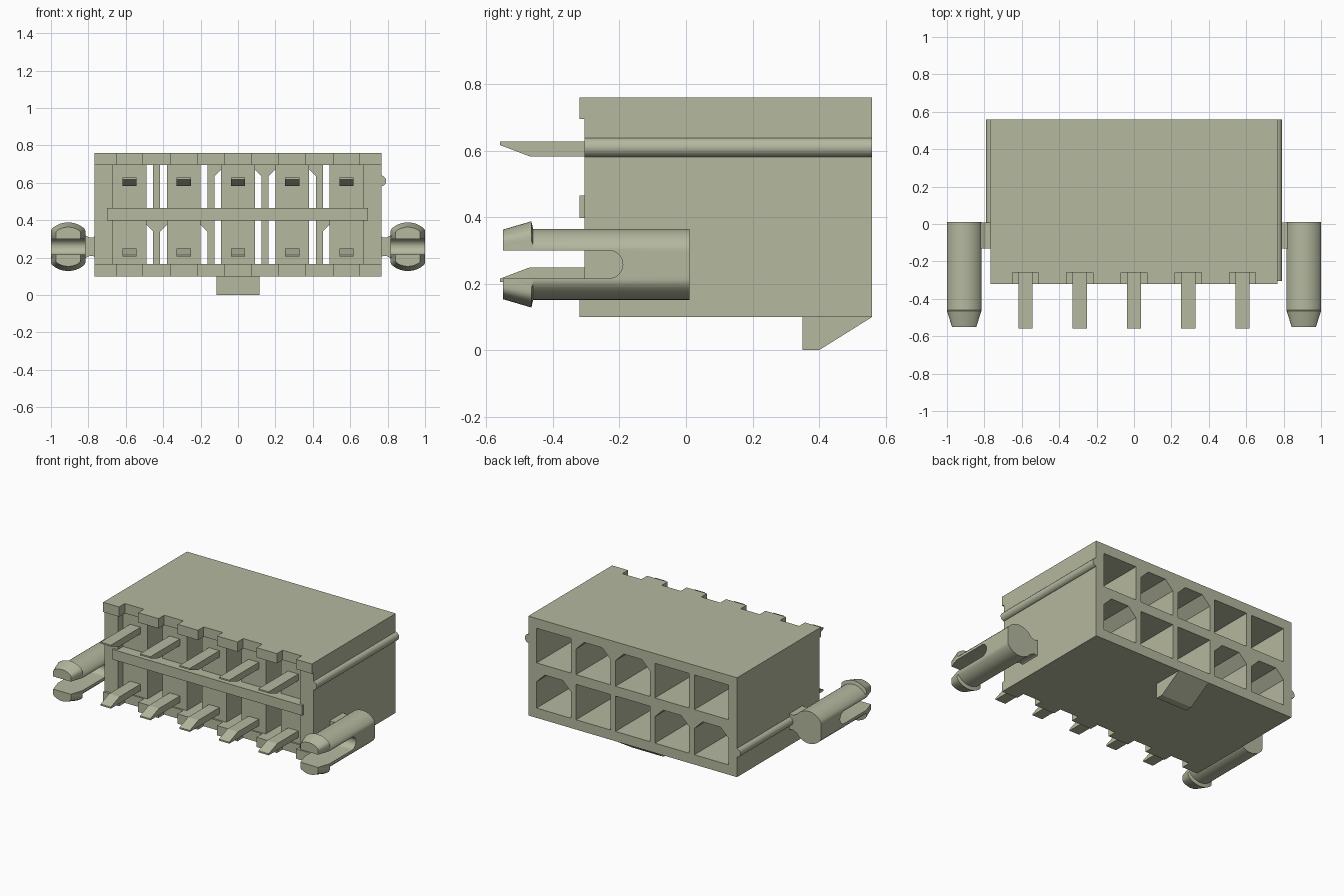
import bpy, bmesh, math

if "Cube" in bpy.data.objects:
    bpy.data.objects.remove(bpy.data.objects["Cube"], do_unlink=True)

plastic = bpy.data.materials.new("sage_grey_plastic")
plastic.use_nodes = True
COLOUR = (0.46, 0.48, 0.345, 1)
plastic.diffuse_color = COLOUR
plastic.node_tree.nodes["Principled BSDF"].inputs["Base Color"].default_value = COLOUR


def loft(name, rings, smooth=False):
    """Closed solid skinned through rings of equal point count."""
    bm = bmesh.new()
    vs = [[bm.verts.new(p) for p in r] for r in rings]
    n = len(rings[0])
    for a, b in zip(vs, vs[1:]):
        for i in range(n):
            j = (i + 1) % n
            bm.faces.new((a[i], a[j], b[j], b[i]))
    bm.faces.new(vs[0])
    bm.faces.new(vs[-1])
    bmesh.ops.recalc_face_normals(bm, faces=bm.faces)
    me = bpy.data.meshes.new(name)
    bm.to_mesh(me)
    bm.free()
    me.materials.append(plastic)
    ob = bpy.data.objects.new(name, me)
    bpy.context.collection.objects.link(ob)
    if smooth:
        smooth_shade(ob)
    return ob


def smooth_shade(ob):
    bpy.ops.object.select_all(action='DESELECT')
    ob.select_set(True)
    bpy.context.view_layer.objects.active = ob
    bpy.ops.object.shade_smooth_by_angle(angle=math.radians(30))


def prism(name, pts, axis, a, b, smooth=False):
    """Extrude a 2D profile: (y, z) along x, or (x, z) along y."""
    put = (lambda p, t: (t, p[0], p[1])) if axis == 'x' else (lambda p, t: (p[0], t, p[1]))
    return loft(name, [[put(p, t) for p in pts] for t in (a, b)], smooth)


def box(name, x0, x1, y0, y1, z0, z1):
    return prism(name, [(x0, z0), (x1, z0), (x1, z1), (x0, z1)], 'y', y0, y1)


def cut(target, cutter):
    cutter.hide_render = True
    m = target.modifiers.new("cut", 'BOOLEAN')
    m.operation, m.solver, m.object = 'DIFFERENCE', 'EXACT', cutter
    bpy.context.view_layer.objects.active = target
    bpy.ops.object.modifier_apply(modifier=m.name)
    bpy.data.objects.remove(cutter, do_unlink=True)


COLS = [-0.58, -0.29, 0, 0.29, 0.58]
ROWS = {"lower": (0.165, 0.40), "upper": (0.465, 0.695)}
CHAMFERED = {("upper", 2), ("upper", 3), ("lower", 0), ("lower", 1), ("lower", 4)}
BACK, FRONT, W, C = 0.56, -0.305, 0.767, 0.06

# Housing with front recesses and ten rear sockets
housing = box("housing", -W, W, FRONT, BACK, 0.10, 0.76)
for row, (z0, z1) in ROWS.items():
    cut(housing, box("recess_cutter", -0.67, 0.67, -0.4, -0.10, z0, z1))
    for i, x in enumerate(COLS):
        l, r = x - 0.126, x + 0.126
        pts = [(l, z0), (r, z0)]
        if (row, i) in CHAMFERED:
            pts += [(r, z1 - C), (r - C, z1), (l + C, z1), (l, z1 - C)]
        else:
            pts += [(r, z1), (l, z1)]
        cut(housing, prism("socket_cutter", pts, 'y', -0.15, BACK + 0.1))

# Notches in the top and bottom front edges
for x in COLS:
    for z0, z1 in ((0.05, 0.17), (0.69, 0.80)):
        cut(housing, box("notch_cutter", x - 0.07, x + 0.07, -0.4, -0.26, z0, z1))

# Standoff pads between the notches, and the middle bar
edges = [-W] + [x + s * 0.07 for x in COLS for s in (-1, 1)] + [W]
for x0, x1 in zip(edges[::2], edges[1::2]):
    box("top_pad", x0, x1, -0.32, FRONT, 0.695, 0.76)
    box("bottom_pad", x0, x1, -0.32, FRONT, 0.10, 0.165)
box("middle_bar", -0.70, 0.695, -0.32, FRONT, 0.398, 0.465)

# Contact columns and pins with sloped tips
for x in COLS:
    for row, (z0, z1) in ROWS.items():
        box(row + "_contact_column", x - 0.09, x + 0.09, -0.25, -0.08, z0, z1)
    lo, hi = 0.583, 0.627
    upper = [(0.15, lo), (0.15, hi), (-0.56, hi), (-0.56, hi - 0.01), (-0.47, lo)]
    lower = [(y, 0.832 - z) for y, z in upper]
    prism("upper_pin", upper, 'x', x - 0.038, x + 0.038)
    prism("lower_pin", lower, 'x', x - 0.038, x + 0.038)

# Latch ramp under the rear
prism("latch_ramp", [(0.35, 0.10), (0.35, 0), (0.40, 0), (BACK, 0.10)], 'x', -0.115, 0.115)


# Half-round key ribs on the sides
def rib(name, side, z, y0):
    pts = [(side * (W - 0.004 + 0.029 * math.cos(a)), z + 0.029 * math.sin(a))
           for a in [math.pi * (k / 12 - 0.5) for k in range(13)]]
    prism(name, pts, 'y', y0, BACK, True)


rib("left_rib", 1, 0.61, FRONT)
rib("right_rib", -1, 0.262, -0.13)


# Split board-lock pegs with barbed heads
PZ = 0.258


def peg_ring(cx, y, r, flat, n=48):
    ring = []
    for k in range(n):
        a = 2 * math.pi * (k + 0.5) / n
        ring.append((cx + max(-flat, min(flat, r * math.cos(a))), y, PZ + r * math.sin(a)))
    return ring


for side, tag in ((1, "left"), (-1, "right")):
    cx = side * 0.908
    sections = [(0.01, 0.107, 0.092), (-0.46, 0.107, 0.092),
                (-0.465, 0.13, 0.092), (-0.55, 0.105, 0.065)]
    peg = loft(tag + "_peg", [peg_ring(cx, *s) for s in sections])
    slot = [(-0.7, PZ + 0.042), (-0.7, PZ - 0.042)]
    slot += [(-0.232 + 0.042 * math.cos(a), PZ + 0.042 * math.sin(a))
             for a in [math.pi * (k / 14 - 0.5) for k in range(15)]]
    cut(peg, prism("slot_cutter", slot, 'x', cx - 0.2, cx + 0.2))
    smooth_shade(peg)
    # Waisted neck joining the peg to the housing
    top = [(0.76, 0.058), (0.775, 0.05), (0.795, 0.05), (0.81, 0.058), (0.83, 0.066)]
    neck = [(side * x, PZ + h) for x, h in top] + [(side * x, PZ - h) for x, h in top[::-1]]
    prism(tag + "_peg_neck", neck, 'y', -0.13, 0.008)
